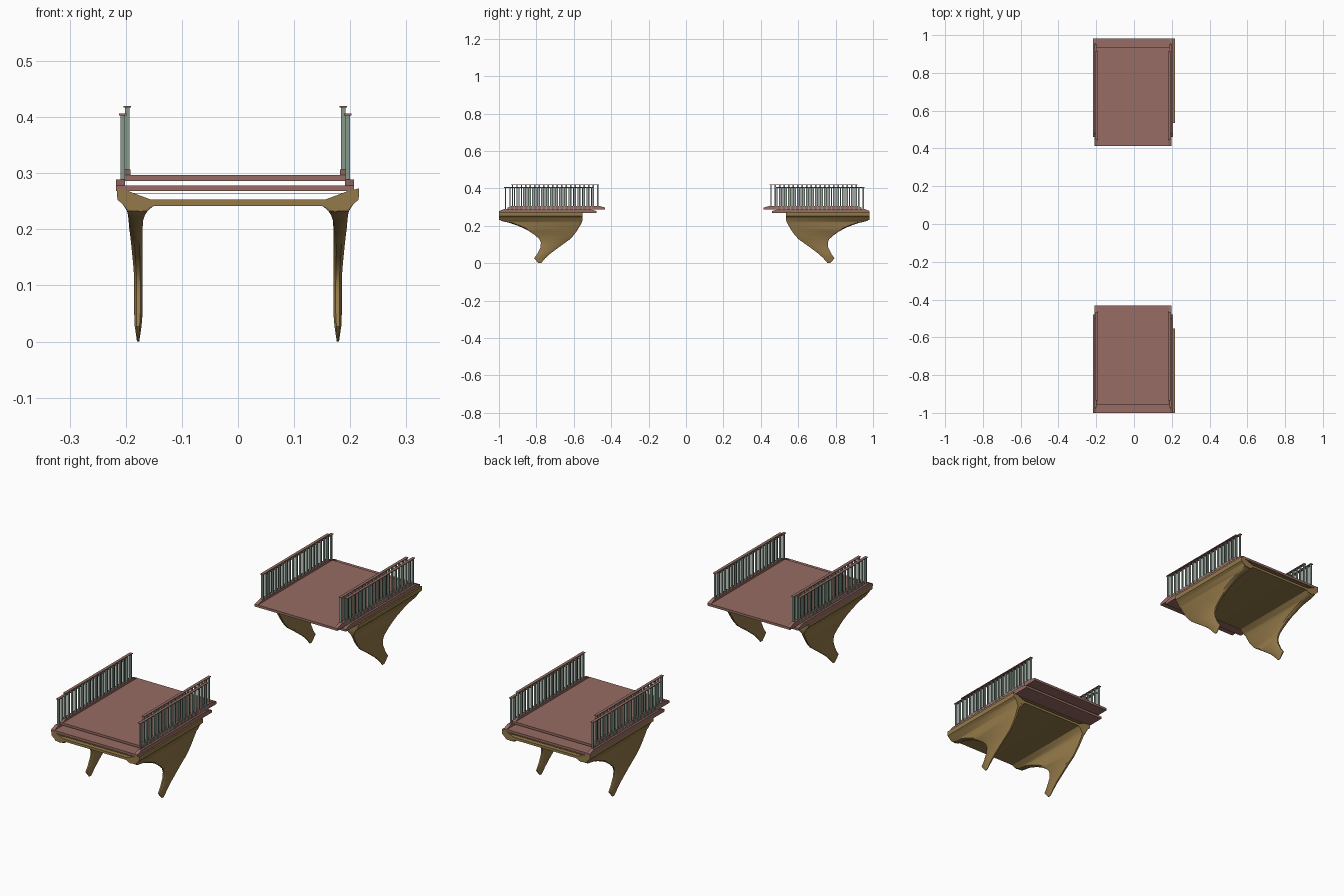
import bpy, bmesh, math

if "Cube" in bpy.data.objects:
    bpy.data.objects.remove(bpy.data.objects["Cube"])

def material(name, rgb):
    m = bpy.data.materials.new(name)
    m.diffuse_color = (*rgb, 1)
    m.use_nodes = True
    m.node_tree.nodes["Principled BSDF"].inputs["Base Color"].default_value = m.diffuse_color
    return m

RED = material("red_brown_deck", (0.31, 0.15, 0.125))
GOLD = material("ochre_concrete", (0.30, 0.195, 0.068))
GREEN = material("grey_green_posts", (0.24, 0.32, 0.26))
OFF = -0.005          # the deck sits slightly left of the pier


def finish(name, bm, mat, end, smooth=False):
    # end 0 = front half, end 1 = rear half (mirrored along y)
    if end:
        for v in bm.verts:
            v.co.y = -v.co.y - 0.018
    bmesh.ops.recalc_face_normals(bm, faces=bm.faces[:])
    if end and len(bm.faces) == 1:
        bm.faces.ensure_lookup_table()
    me = bpy.data.meshes.new(name)
    bm.to_mesh(me)
    bm.free()
    me.materials.append(mat)
    ob = bpy.data.objects.new(name, me)
    bpy.context.collection.objects.link(ob)
    if smooth:
        bpy.ops.object.select_all(action='DESELECT')
        ob.select_set(True)
        bpy.context.view_layer.objects.active = ob
        bpy.ops.object.shade_smooth_by_angle(angle=math.radians(40))
    return ob


def box(bm, x0, x1, y0, y1, z0, z1):
    vs = bmesh.ops.create_cube(bm, size=1)['verts']
    for v in vs:
        v.co = (x0 if v.co.x < 0 else x1, y0 if v.co.y < 0 else y1,
                z0 if v.co.z < 0 else z1)


def loft(bm, rings):
    loops = [[bm.verts.new(p) for p in r] for r in rings]
    n = len(loops[0])
    for a, b in zip(loops, loops[1:]):
        for i in range(n):
            bm.faces.new((a[i], a[(i + 1) % n], b[(i + 1) % n], b[i]))
    bm.faces.new(loops[0])
    bm.faces.new(loops[-1])


# leg rows: z, outer y, inner y, inner x, outer x
LEG = [(0.000, -.790, -.775, .176, .180), (0.027, -.812, -.752, .172, .184),
       (0.050, -.795, -.727, .170, .185), (0.085, -.778, -.680, .170, .185),
       (0.108, -.776, -.648, .170, .185), (0.128, -.783, -.620, .170, .186),
       (0.150, -.808, -.600, .170, .188), (0.170, -.837, -.585, .170, .190),
       (0.188, -.870, -.574, .170, .192), (0.203, -.906, -.565, .170, .194),
       (0.216, -.945, -.558, .169, .195), (0.225, -.985, -.555, .166, .196),
       (0.233, -.998, -.553, .161, .198), (0.244, -1.00, -.553, .148, .205)]

# right half of the trough-shaped pier cap section
CAP = [(.147, .242), (.160, .239), (.172, .231), (.195, .236), (.206, .245),
       (.215, .253), (.216, .273), (.195, .268), (.185, .264), (.155, .253)]

for end, tag in enumerate(("front", "rear")):
    # pier cap
    bm = bmesh.new()
    section = CAP + [(-x, z) for x, z in reversed(CAP)]
    loft(bm, [[(x, y, z) for x, z in section] for y in (-1.0, -.553)])
    finish(tag + "_pier_cap", bm, GOLD, end, True)

    # flared legs
    bm = bmesh.new()
    for s in (-1, 1):
        rings = []
        for z, yo, yi, xi, xo in LEG:
            c = 0.28 * (xo - xi) if z < 0.22 else 0.001
            d = min(c * 2, (yi - yo) * .3)
            rings.append([(s * x, y, z) for x, y in (
                (xi + c, yo), (xo - c, yo), (xo, yo + d), (xo, yi - d),
                (xo - c, yi), (xi + c, yi), (xi, yi - d), (xi, yo + d))])
        loft(bm, rings)
    finish(tag + "_pier_legs", bm, GOLD, end, True)

    # thin sheet closing the top of the pier
    bm = bmesh.new()
    box(bm, -.19, .19, -1.0, -.553, .2635, .265)
    finish(tag + "_pier_top", bm, GOLD, end)

    # two overlapping decks, each with kerbs, posts and hand rails
    for level, y0, y1, zb, zt, w, p0, p1, kx, px, rz in (
            ("lower", -1.0, -.478, .268, .2785, .200, -.965, -.505, .205, .2005, .406),
            ("upper", -.955, -.432, .2865, .297, .196, -.928, -.472, .196, .1925, .420)):
        pre = f"{tag}_{level}_"
        bm = bmesh.new()
        box(bm, OFF - w, OFF + w, y0, y1, zb, zt)
        finish(pre + "deck", bm, RED, end)

        kt = zt + 0.010
        kerb, posts, rail = bmesh.new(), bmesh.new(), bmesh.new()
        for s in (-1, 1):
            # kerb with sloping ends
            side = [(y0 - .0, zb), (y1, zb), (y1, zt), (y1 - .035, kt),
                    (y0 + .025, kt), (y0, zt)]
            loft(kerb, [[(OFF + s * (kx + o), y, z) for y, z in side]
                        for o in (-.009, .007)])
            n = 20
            for i in range(n):
                y = p0 + (p1 - p0) * i / (n - 1)
                x = OFF + s * px
                box(posts, x - .004, x + .004, y - .0035, y + .0035, kt - .002, rz - .002)
            x = OFF + s * px
            box(rail, x - .0065, x + .0065, p0 - .007, p1 + .007, rz - .003, rz)
        finish(pre + "kerbs", kerb, RED, end)
        finish(pre + "rail_posts", posts, GREEN, end)
        finish(pre + "hand_rails", rail, RED, end)
